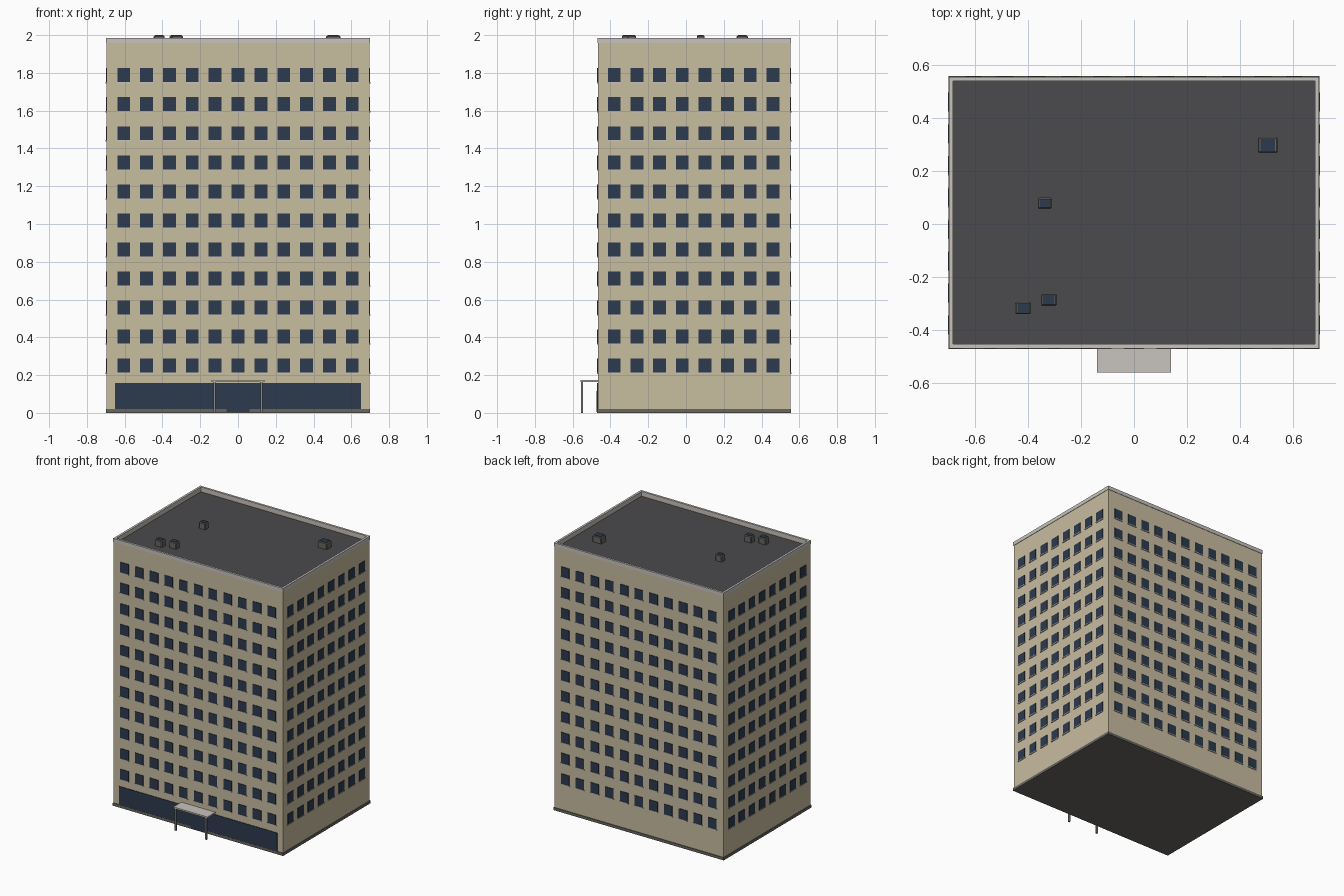
import bpy, bmesh
from mathutils import Matrix, Vector

if "Cube" in bpy.data.objects:
    bpy.data.objects.remove(bpy.data.objects["Cube"])

HX, HY, CY = 0.695, 0.509, 0.043      # body half sizes and y centre
FRONT, BACK = CY - HY, CY + HY
ROOF, TOP = 1.95, 1.986


def material(name, rgb):
    m = bpy.data.materials.new(name)
    m.diffuse_color = (*rgb, 1)
    m.use_nodes = True
    m.node_tree.nodes["Principled BSDF"].inputs["Base Color"].default_value = m.diffuse_color
    return m


WALL = material("beige wall", (0.584, 0.509, 0.352))
GLASS = material("navy glass", (0.025, 0.042, 0.074))
ROOFING = material("dark roofing", (0.069, 0.067, 0.074))
TRIM = material("pale concrete", (0.578, 0.552, 0.515))
GREY = material("warm grey", (0.138, 0.133, 0.117))
METAL = material("post metal", (0.25, 0.25, 0.24))


def boxes(name, mat, items):
    """One object from boxes given as (x0, x1, y0, y1, z0, z1)."""
    bm = bmesh.new()
    for x0, x1, y0, y1, z0, z1 in items:
        mid = Vector((x0 + x1, y0 + y1, z0 + z1)) / 2
        size = Matrix.Diagonal((x1 - x0, y1 - y0, z1 - z0, 1))
        bmesh.ops.create_cube(bm, size=1, matrix=Matrix.Translation(mid) @ size)
    me = bpy.data.meshes.new(name)
    bm.to_mesh(me)
    bm.free()
    me.materials.append(mat)
    ob = bpy.data.objects.new(name, me)
    bpy.context.collection.objects.link(ob)
    return ob


# Main volume, plinth and roof deck
boxes("tower_body", WALL, [(-HX, HX, FRONT, BACK, 0.004, 1.945)])
boxes("plinth", GREY, [(-0.70, 0.70, FRONT - 0.005, BACK + 0.005, 0, 0.02)])
boxes("roof_deck", ROOFING, [(-HX + 0.005, HX - 0.005, FRONT + 0.005, BACK - 0.005, 1.93, ROOF)])


def ring(name, mat, out, thick, z0, z1):
    """Rectangular wall running round the roof edge."""
    x, y0, y1 = HX + out, FRONT - out, BACK + out
    boxes(name, mat, [(-x, x, y0, y0 + thick, z0, z1), (-x, x, y1 - thick, y1, z0, z1),
                      (-x, -x + thick, y0 + thick, y1 - thick, z0, z1),
                      (x - thick, x, y0 + thick, y1 - thick, z0, z1)])


# Parapet and pale coping
ring("parapet", WALL, 0, 0.012, 1.94, 1.958)
ring("coping", TRIM, 0.003, 0.016, 1.958, TOP)


# Plates repeated on a regular grid over all four walls
def wall_plates(name, mat, half_w, dz0, dz1, proud):
    items = []
    for row in range(11):
        z = 0.25 + row * 0.1538
        z0, z1 = z + dz0, z + dz1
        for c in range(11):
            x = (c - 5) * 0.121
            items.append((x - half_w, x + half_w, FRONT - proud, FRONT + 0.002, z0, z1))
            items.append((x - half_w, x + half_w, BACK - 0.002, BACK + proud, z0, z1))
        for c in range(8):
            y = CY - 0.003 + (c - 3.5) * 0.12
            items.append((HX - 0.002, HX + proud, y - half_w, y + half_w, z0, z1))
            items.append((-HX - proud, -HX + 0.002, y - half_w, y + half_w, z0, z1))
    boxes(name, mat, items)


wall_plates("windows", GLASS, 0.034, -0.037, 0.037, 0.004)
wall_plates("window_sills", TRIM, 0.037, -0.043, -0.037, 0.006)

# Ground floor glazing and entrance door
boxes("shopfront", GLASS, [(-0.65, 0.65, FRONT - 0.004, FRONT + 0.002, 0.015, 0.157)])
boxes("entrance_door", GLASS, [(-0.06, 0.06, FRONT - 0.008, FRONT, 0.005, 0.115)])

# Entrance canopy on two posts
boxes("canopy", TRIM, [(-0.14, 0.14, -0.559, FRONT, 0.163, 0.174)])
boxes("canopy_posts", METAL, [(s * 0.125 - 0.006, s * 0.125 + 0.006, -0.556, -0.544, 0, 0.164)
                              for s in (-1, 1)])

# Rooftop units: curb with bevelled top edge and a glass panel
UNITS = [(0.504, 0.298, 0.075, 0.06), (-0.336, 0.078, 0.053, 0.042),
         (-0.418, -0.317, 0.06, 0.046), (-0.321, -0.286, 0.06, 0.045)]
curbs = boxes("roof_units", GREY, [(x - w / 2, x + w / 2, y - d / 2, y + d / 2, ROOF - 0.005, 1.997)
                                   for x, y, w, d in UNITS])
bev = curbs.modifiers.new("edge", 'BEVEL')
bev.width, bev.segments = 0.005, 1
boxes("roof_unit_glass", GLASS, [(x - w * 0.36, x + w * 0.36, y - d * 0.38, y + d * 0.38, 1.99, 2.0)
                                 for x, y, w, d in UNITS])
